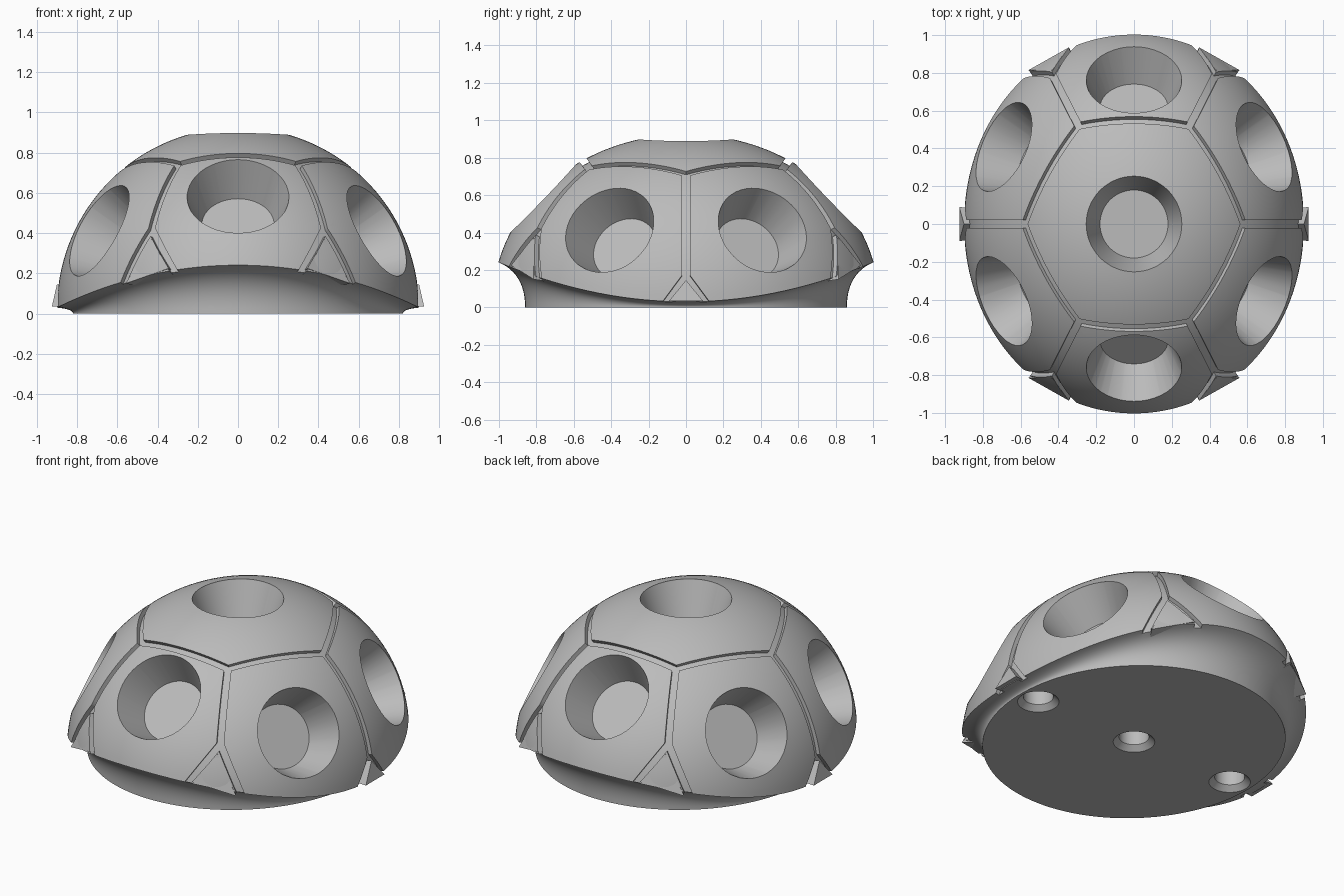
import bpy, bmesh, math
from mathutils import Vector, Matrix

old = bpy.data.objects.get("Cube")
if old:
    bpy.data.objects.remove(old)

A, B, C, Z0 = 0.9, 1.033, 0.9, 0.025      # dome half axes and centre height
SEGS, RINGS, UNDER = 144, 40, 12
HALF, FLOOR = 0.021, 0.974                # channel half width and floor scale

grey = bpy.data.materials.new("grey_resin")
grey.use_nodes = True
grey.diffuse_color = (0.5, 0.5, 0.5, 1)
grey.node_tree.nodes["Principled BSDF"].inputs["Base Color"].default_value = (0.5, 0.5, 0.5, 1)


def to_dome(u):
    return Vector((u.x * A, u.y * B, Z0 + u.z * C))


def to_unit(p):
    return Vector((p[0] / A, p[1] / B, (p[2] - Z0) / C))


def on_dome(x, y):
    # unit direction of the dome point above a plan position
    return Vector((x / A, y / B, math.sqrt(1 - (x / A) ** 2 - (y / B) ** 2)))


def flip(p, sx, sy):
    return Vector((p[0] * sx, p[1] * sy, p[2]))


def finish(name, bm):
    bmesh.ops.recalc_face_normals(bm, faces=bm.faces[:])
    mesh = bpy.data.meshes.new(name)
    bm.to_mesh(mesh)
    bm.free()
    mesh.materials.append(grey)
    obj = bpy.data.objects.new(name, mesh)
    bpy.context.collection.objects.link(obj)
    return obj


def join(bm, r, s):
    # band of quads between two closed rings
    for j in range(len(r)):
        k = (j + 1) % len(r)
        bm.faces.new((r[j], r[k], s[k], s[j]))


def with_parts(faces):
    edges = {e for f in faces for e in f.edges}
    verts = {v for f in faces for v in f.verts}
    return list(verts) + list(edges) + list(faces)


# Body: domed top down to a wavy lip, then a concave undercut to the base
columns = []
for j in range(SEGS):
    th = 2 * math.pi * j / SEGS
    c, s = math.cos(th), math.sin(th)
    phi = 0.1
    for _ in range(12):
        lip_z = 0.03 + 0.21 * (B * s * math.cos(phi)) ** 2
        phi = math.asin((lip_z - Z0) / C)
    top = math.radians(89)
    col = []
    for i in range(RINGS + 1):
        f = top + (phi - top) * i / RINGS
        col.append(to_dome(Vector((c * math.cos(f), s * math.cos(f), math.sin(f)))))
    lip, base = col[-1], Vector((0.82 * c, 0.86 * s, 0))
    ctrl = base + Vector((0, 0, 0.75 * lip.z))
    for i in range(1, UNDER + 1):
        t = i / UNDER
        col.append(lip * (1 - t) ** 2 + ctrl * 2 * t * (1 - t) + base * t * t)
    columns.append(col)

bm = bmesh.new()
rows = [[bm.verts.new(col[i]) for col in columns] for i in range(RINGS + UNDER + 1)]
for r, s in zip(rows, rows[1:]):
    join(bm, r, s)
bm.faces.new(rows[0])

# Channel routes: hexagon on top, six spokes, a chevron at the foot of each
corners = [on_dome(x, y) for x, y in
           ((0.58, 0), (0.295, 0.52), (-0.295, 0.52), (-0.58, 0), (-0.295, -0.52), (0.295, -0.52))]
arcs = list(zip(corners, corners[1:] + corners[:1]))
quads = [(sx, sy) for sx in (1, -1) for sy in (1, -1)]
side_knee, corner_knee = to_unit((0.888, 0, 0.165)), to_unit((0.43, 0.786, 0.42))
for sx in (1, -1):
    knee = flip(side_knee, sx, 1)
    arcs.append((flip(corners[0], sx, 1), knee))
    arcs += [(knee, flip(to_unit((0.9, y, -0.01)), sx, 1)) for y in (0.13, -0.13)]
for sx, sy in quads:
    knee = flip(corner_knee, sx, sy)
    arcs.append((flip(corners[1], sx, sy), knee))
    arcs += [(knee, flip(to_unit(p), sx, sy)) for p in ((0.28, 0.98, 0.14), (0.605, 0.77, 0.06))]


def near_arc(face, arc, wide, extra):
    u = to_unit(face.calc_center_median())
    if u.length < 0.93:
        return False
    a, b = arc[0].normalized(), arc[1].normalized()
    n, m = a.cross(b).normalized(), (a + b).normalized()
    along = math.atan2(u.dot(n.cross(m)), u.dot(m))
    return abs(n.dot(u.normalized())) < wide and abs(along) < a.angle(b) / 2 + extra


# Score both edges of every channel, then sink the strips between them
for arc in arcs:
    n = arc[0].cross(arc[1]).normalized()
    for side in (HALF, -HALF):
        faces = [f for f in bm.faces if near_arc(f, arc, HALF + 0.06, 0.06)]
        bmesh.ops.bisect_plane(bm, geom=with_parts(faces), dist=1e-5, plane_co=to_dome(n * side),
                               plane_no=Vector((n.x / A, n.y / B, n.z / C)).normalized())
strips = [f for f in bm.faces if any(near_arc(f, arc, HALF, 0) for arc in arcs)]
sunk = bmesh.ops.extrude_face_region(bm, geom=strips)["geom"]
bmesh.ops.delete(bm, geom=[f for f in strips if f.is_valid], context="FACES")
for v in sunk:
    if isinstance(v, bmesh.types.BMVert):
        u = to_unit(v.co)
        v.co = to_dome(u * min(1, FLOOR / u.length))
bmesh.ops.remove_doubles(bm, verts=bm.verts[:], dist=1e-5)


def pocket(rim, radius=0.253, floor_radius=0.18, depth=0.2):
    u = to_unit(rim)
    n = Vector((u.x / A, u.y / B, u.z / C)).normalized()
    place = Matrix.Translation(rim) @ n.to_track_quat("Z", "Y").to_matrix().to_4x4()
    inverse = place.inverted()
    faces = []
    for f in bm.faces:
        q = inverse @ f.calc_center_median()
        if q.xy.length < 0.36 and q.z > -0.15:
            faces.append(f)
    # bend the patch into a bowl so that a flat cut makes a round hole
    saved = {v: v.co.copy() for f in faces for v in f.verts}
    for v, co in saved.items():
        q = inverse @ co
        v.co = (q.x, q.y, -q.xy.length_squared)
    found = bmesh.ops.bisect_plane(bm, geom=with_parts(faces), dist=1e-6, clear_outer=True,
                                   plane_co=(0, 0, -radius ** 2), plane_no=(0, 0, 1))["geom_cut"]
    ring = {v for v in found if isinstance(v, bmesh.types.BMVert)}
    bottom = {}
    for v in ring:
        way = Vector((v.co.x, v.co.y, 0)).normalized()
        p = place @ (way * radius)
        for _ in range(12):
            p += n * (1 - to_unit(p).length) * 0.9
        v.co = p
        bottom[v] = bm.verts.new(place @ (way * floor_radius - Vector((0, 0, depth))))
    for v, co in saved.items():
        if v.is_valid and v not in ring:
            v.co = co
    rim_edges = [e for e in bm.edges if e.is_boundary and all(v in ring for v in e.verts)]
    floor_edges = []
    for e in rim_edges:
        a, b = e.verts
        bm.faces.new((a, b, bottom[b], bottom[a]))
        floor_edges.append(bm.edges.get((bottom[a], bottom[b])))
    bmesh.ops.edgeloop_fill(bm, edges=floor_edges)


# Tapered round pockets, one in each panel
for rim in [(0, 0, 0.89), (0, 0.76, 0.58), (0, -0.76, 0.58)]:
    pocket(Vector(rim))
for sx, sy in quads:
    pocket(flip((0.675, 0.4, 0.405), sx, sy))

# Countersunk bolt holes, then the flat base around them
for x in (-0.69, 0, 0.69):
    rings = [[bm.verts.new((x + r * math.cos(math.pi * j / 20), r * math.sin(math.pi * j / 20), z))
              for j in range(40)] for r, z in ((0.115, 0), (0.083, 0.03), (0.083, 0.2))]
    for r, s in zip(rings, rings[1:]):
        join(bm, r, s)
    bm.faces.new(rings[-1])
base_edges = [e for e in bm.edges if e.is_boundary and all(abs(v.co.z) < 1e-5 for v in e.verts)]
bmesh.ops.triangle_fill(bm, edges=base_edges, use_beauty=True, normal=(0, 0, -1))

body = finish("dome_body", bm)
bpy.ops.object.select_all(action="DESELECT")
bpy.context.view_layer.objects.active = body
body.select_set(True)
bpy.ops.object.shade_smooth_by_angle(angle=math.radians(28))


# Flat triangular plates inside the chevrons
def plate(name, points, sx, sy):
    bm = bmesh.new()
    outer = [bm.verts.new(flip(p, sx, sy)) for p in points]
    inner = [bm.verts.new(to_dome(to_unit(v.co) * 0.93)) for v in outer]
    join(bm, outer, inner)
    bm.faces.new(outer)
    bm.faces.new(inner)
    finish(name, bm)


for sx in (1, -1):
    plate("side_plate", ((0.9, 0, 0.145), (0.925, 0.09, 0.035), (0.925, -0.09, 0.035)), sx, 1)
for sx, sy in quads:
    plate("corner_plate", ((0.432, 0.815, 0.375), (0.345, 0.935, 0.225), (0.558, 0.815, 0.15)), sx, sy)
